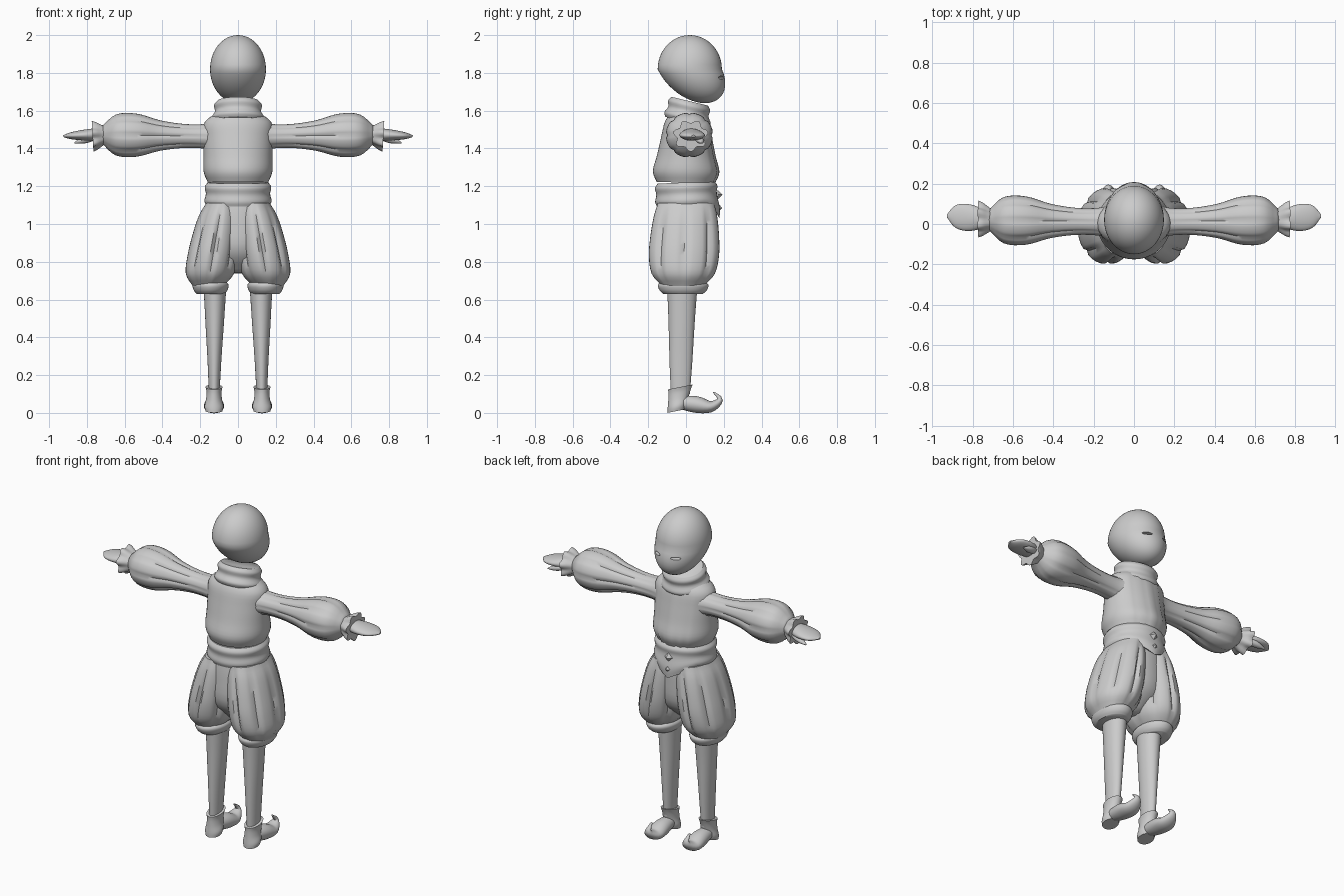
import bpy, math
from mathutils import Vector

default_cube = bpy.data.objects.get("Cube")
if default_cube:
    bpy.data.objects.remove(default_cube)

grey = (0.6, 0.6, 0.6, 1)
clay = bpy.data.materials.new("plain_grey")
clay.use_nodes = True
clay.diffuse_color = grey
clay.node_tree.nodes["Principled BSDF"].inputs["Base Color"].default_value = grey

X_AXIS, Y_AXIS, Z_AXIS = Vector((1, 0, 0)), Vector((0, 1, 0)), Vector((0, 0, 1))
SIDES = 48


def sample(values, t):
    """Smooth curve through evenly spaced values, with t running from start to end."""
    last = len(values) - 1
    i = min(int(t * last), last - 1)
    f = t * last - i
    before, start = values[max(i - 1, 0)], values[i]
    end, after = values[i + 1], values[min(i + 2, last)]
    bend = before * 2 - start * 5 + end * 4 - after
    twist = (start - end) * 3 + after - before
    return start + (end - before + (bend + twist * f) * f) * (f / 2)


def smooth_shade(ob):
    bpy.ops.object.select_all(action="DESELECT")
    ob.select_set(True)
    bpy.context.view_layer.objects.active = ob
    bpy.ops.object.shade_smooth_by_angle(angle=math.radians(50))


def tube(name, path, widths, depths=None, ratio=1, side=X_AXIS, axis=None, shape=None, mirror=False):
    """Sweep an ellipse along a path; widths and depths swell along it, shape scales its rim."""
    path = [Vector(p) for p in path]
    depths = depths or [w * ratio for w in widths]
    steps = 4 * (max(len(widths), len(path)) - 1)
    verts, faces = [], []
    for step in range(steps + 1):
        t = step / steps
        centre = sample(path, t)
        ahead, behind = sample(path, min(t + .01, 1)), sample(path, max(t - .01, 0))
        along = (axis or ahead - behind).normalized()
        across = along.cross(side).normalized()
        for k in range(SIDES):
            angle = math.tau * k / SIDES
            scale = shape(angle, t) if shape else 1
            verts.append(centre + side * (sample(widths, t) * scale * math.cos(angle))
                         + across * (sample(depths, t) * scale * math.sin(angle)))
    for ring in range(0, steps * SIDES, SIDES):
        for k in range(SIDES):
            a, b = ring + k, ring + (k + 1) % SIDES
            faces.append((a, b, b + SIDES, a + SIDES))
    rim = range(SIDES)
    faces += [tuple(reversed(rim)), tuple(k + steps * SIDES for k in rim)]
    mesh = bpy.data.meshes.new(name)
    mesh.from_pydata(verts, [], faces)
    mesh.materials.append(clay)
    ob = bpy.data.objects.new(name, mesh)
    bpy.context.collection.objects.link(ob)
    smooth_shade(ob)
    if mirror:
        ob.modifiers.new("mirror", "MIRROR")
    return ob


def sphere(name):
    bpy.ops.mesh.primitive_uv_sphere_add(segments=SIDES, ring_count=SIDES // 2, radius=1)
    ob = bpy.context.object
    ob.name = name
    ob.data.materials.append(clay)
    return ob


def pleats(count, depth):
    """Rounded lobes parted by narrow grooves that fade out at both ends."""
    return lambda angle, t: 1 - depth * math.sin(math.pi * t) * (1 - abs(math.sin(count * angle / 2))) ** 3


def placket(angle, t):
    """Shallow vertical grooves on the chest."""
    off_centre = round(abs(math.degrees(angle) - 90))
    return .965 if off_centre in (15, 30) else 1


def ruffle(angle, t):
    return 1 + .13 * t * math.sin(7 * angle)


# Egg-shaped head whose lower half slides forward into the chin
head = sphere("head")
for v in head.data.vertices:
    jaw = max(0, -v.co.z)
    v.co = (v.co.x * .148, v.co.y * .17 + .02 + .08 * jaw, v.co.z * .18 + 1.82)
smooth_shade(head)

# Narrow slits for the eyes
for side in (-1, 1):
    cutter = sphere("eye_cutter")
    cutter.location = (side * .06, .185, 1.775)
    cutter.scale = (.03, .025, .008)
    cutter.hide_render = True
    cutter.hide_viewport = True
    slit = head.modifiers.new("eye_slit", "BOOLEAN")
    slit.operation = "DIFFERENCE"
    slit.object = cutter

# Folded collar tilted forward under the chin
tube("collar", [(0, .005, 1.54), (0, .02, 1.65)], [.13, .14, .122, .127, .11], ratio=.9,
     axis=Vector((0, .24, 1)))

# Blouse with grooved chest, full at the hem and narrow at the neck
tube("blouse", [(0, 0, 1.22), (0, .005, 1.6)], [.16, .182, .182, .182, .175, .09],
     [.155, .176, .155, .135, .115, .075], shape=placket)

# Puffed sleeves gathered at the wrist
tube("sleeves", [(.1, .01, 1.463), (.72, .02, 1.473)], [.09, .07, .068, .086, .122, .116, .05],
     ratio=.95, side=Y_AXIS, shape=pleats(8, .09), mirror=True)
tube("wrist_frills", [(.7, .02, 1.472), (.77, .025, 1.468)], [.05, .062, .078, .084],
     ratio=.9, side=Y_AXIS, shape=ruffle, mirror=True)

# Mitten hands with thumbs
tube("hands", [(.73, .025, 1.475), (.925, .04, 1.465)], [.032, .055, .067, .055, .01],
     [.028, .032, .027, .018, .005], side=Y_AXIS, mirror=True)
tube("thumbs", [(.75, .06, 1.46), (.865, .085, 1.43)], [.015, .022, .005],
     ratio=.8, side=Y_AXIS, mirror=True)

# Wrapped sash dropping to a point on the chest side
sash = tube("sash", [(0, .005, 1.1), (0, 0, 1.22)], [.17, .178, .17, .176, .16], ratio=.94)
for v in sash.data.vertices:
    if v.co.y > 0:
        drop = max(0, 1 - abs(v.co.x) / .14) * max(0, 1.17 - v.co.z)
        v.co.z -= drop * 1.2
        v.co.y += drop * .2

# Diamond buttons on the sash
for height in (1.155, 1.085):
    bpy.ops.mesh.primitive_cone_add(vertices=4, radius1=.026, depth=.025,
                                    location=(0, .18, height), rotation=(-math.pi / 2, 0, 0))
    button = bpy.context.object
    button.name = "diamond_button"
    button.data.materials.append(clay)

# Ballooning pleated breeches joined by a hip core
tube("breeches", [(.16, -.017, .67), (.085, 0, 1.11)], [.08, .13, .138, .13, .113, .085],
     [.11, .17, .19, .185, .17, .15], axis=Z_AXIS, shape=pleats(8, .11), mirror=True)
tube("breeches_core", [(0, -.015, .74), (0, 0, 1.12)], [.05, .17, .18, .168], ratio=.85)

# Rolled knee cuffs
tube("knee_cuffs", [(.145, -.015, .63), (.145, -.015, .7)], [.075, .09, .095, .075], ratio=1.4,
     axis=Vector((-.06, 0, 1)), mirror=True)

# Stockinged legs
tube("legs", [(.126, -.03, .1), (.122, -.02, .66)], [.028, .036, .05, .06],
     [.05, .06, .07, .08], mirror=True)

# Heeled ankle boots with curled toes
tube("boot_shafts", [(.127, -.05, .01), (.127, -.03, .137)], [.045, .05, .042, .04, .045],
     [.048, .052, .055, .06, .066], axis=Vector((0, -.2, 1)), mirror=True)
toe_spine = [(-.06, .06), (.05, .045), (.13, .033), (.18, .07), (.145, .11)]
tube("boot_toes", [(.127, y, z) for y, z in toe_spine], [.03, .05, .05, .02, .005],
     [.03, .044, .03, .015, .004], mirror=True)
